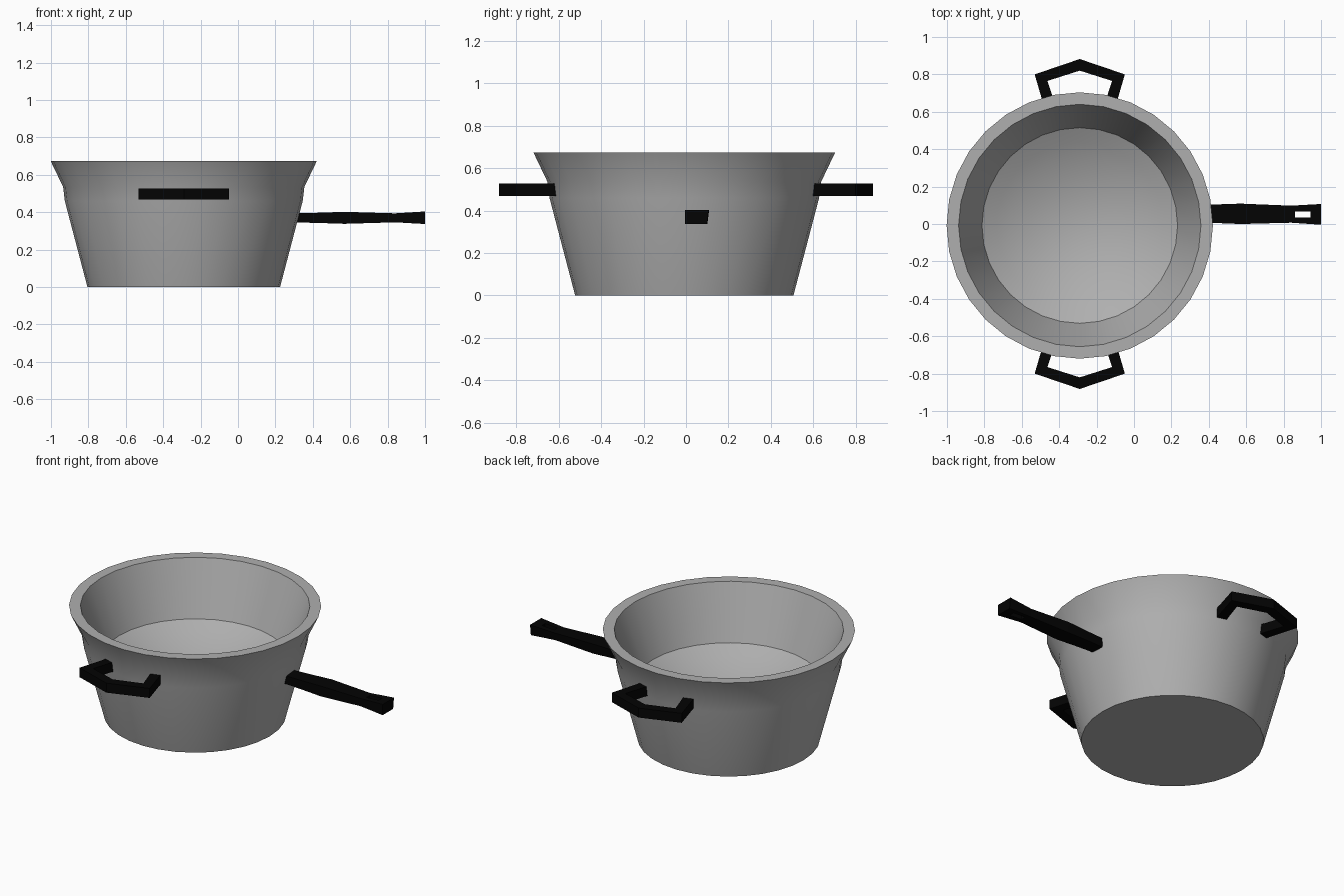
import bpy, bmesh, math

if "Cube" in bpy.data.objects:
    bpy.data.objects.remove(bpy.data.objects["Cube"])

CX, CY, SEGS = -0.29, -0.008, 32


def material(name, v):
    m = bpy.data.materials.new(name)
    m.diffuse_color = (v, v, v, 1)
    m.use_nodes = True
    m.node_tree.nodes["Principled BSDF"].inputs["Base Color"].default_value = m.diffuse_color
    return m


black = material("black_plastic", 0.001)
grey = material("grey_metal", 0.43)


def finish(name, bm, mat=None, smooth=False):
    bmesh.ops.recalc_face_normals(bm, faces=bm.faces)
    mesh = bpy.data.meshes.new(name)
    bm.to_mesh(mesh)
    bm.free()
    ob = bpy.data.objects.new(name, mesh)
    bpy.context.collection.objects.link(ob)
    if mat:
        mesh.materials.append(mat)
    if smooth:
        bpy.ops.object.select_all(action='DESELECT')
        ob.select_set(True)
        bpy.context.view_layer.objects.active = ob
        bpy.ops.object.shade_smooth_by_angle(angle=math.radians(30))
    return ob


def loft(bm, rings):
    """Skin closed rings of points and cap both ends."""
    vs = [[bm.verts.new(p) for p in r] for r in rings]
    for a, b in zip(vs, vs[1:]):
        for i in range(len(a)):
            j = (i + 1) % len(a)
            bm.faces.new((a[i], a[j], b[j], b[i]))
    bm.faces.new(vs[0])
    bm.faces.new(vs[-1])


# Pot body: outer wall, flat rim, inner wall and gently dished floor
profile = [(0.515, 0), (0.636, 0.46), (0.645, 0.535), (0.712, 0.675),
           (0.648, 0.675), (0.523, 0.35)]
DISH = 0.15
profile += [(0.523 * t, 0.35 - DISH * (1 - t * t)) for t in (0.85, 0.7, 0.5, 0.3, 0.1)]
angles = [2 * math.pi * i / SEGS for i in range(SEGS)]
bm = bmesh.new()
loft(bm, [[(CX + r * math.cos(a), CY + r * math.sin(a), z) for a in angles]
          for r, z in profile])
finish("pot_body", bm, grey, smooth=True)

# Side handles: angular loops, front and back
half = [((0.182, 0.597), (0.118, 0.597)), ((0.241, 0.80), (0.173, 0.765)),
        ((0, 0.882), (0, 0.82))]
path = half + [((-o[0], o[1]), (-i[0], i[1])) for o, i in half[-2::-1]]
for name, s in (("back_handle", 1), ("front_handle", -1)):
    bm = bmesh.new()
    loft(bm, [[(CX + o[0], s * o[1], 0.468), (CX + o[0], s * o[1], 0.527),
               (CX + i[0], s * i[1], 0.527), (CX + i[0], s * i[1], 0.468)]
              for o, i in path])
    finish(name, bm, black)

# Long handle: gently swelling bar, sections are (x, y0, y1, z0, z1)
sections = [(0.31, 0.01, 0.098, 0.345, 0.396), (0.42, 0.006, 0.104, 0.343, 0.397),
            (0.57, 0.0, 0.109, 0.338, 0.402), (0.84, 0.007, 0.098, 0.346, 0.394),
            (1.0, -0.004, 0.107, 0.337, 0.404)]
bm = bmesh.new()
loft(bm, [[(x, y0, z0), (x, y1 - 0.008, z0), (x, y1, z1), (x, y0, z1)]
          for x, y0, y1, z0, z1 in sections])
handle = finish("long_handle", bm, black)

# Hanging slot through the handle end
bm = bmesh.new()
loft(bm, [[(x, y, z) for y, z in ((0.036, 0.25), (0.068, 0.25), (0.068, 0.5), (0.036, 0.5))]
          for x in (0.86, 0.945)])
cutter = finish("slot_cutter", bm, black)
cutter.hide_render = True
cutter.hide_set(True)
mod = handle.modifiers.new("slot", 'BOOLEAN')
mod.operation = 'DIFFERENCE'
mod.solver = 'EXACT'
mod.object = cutter
